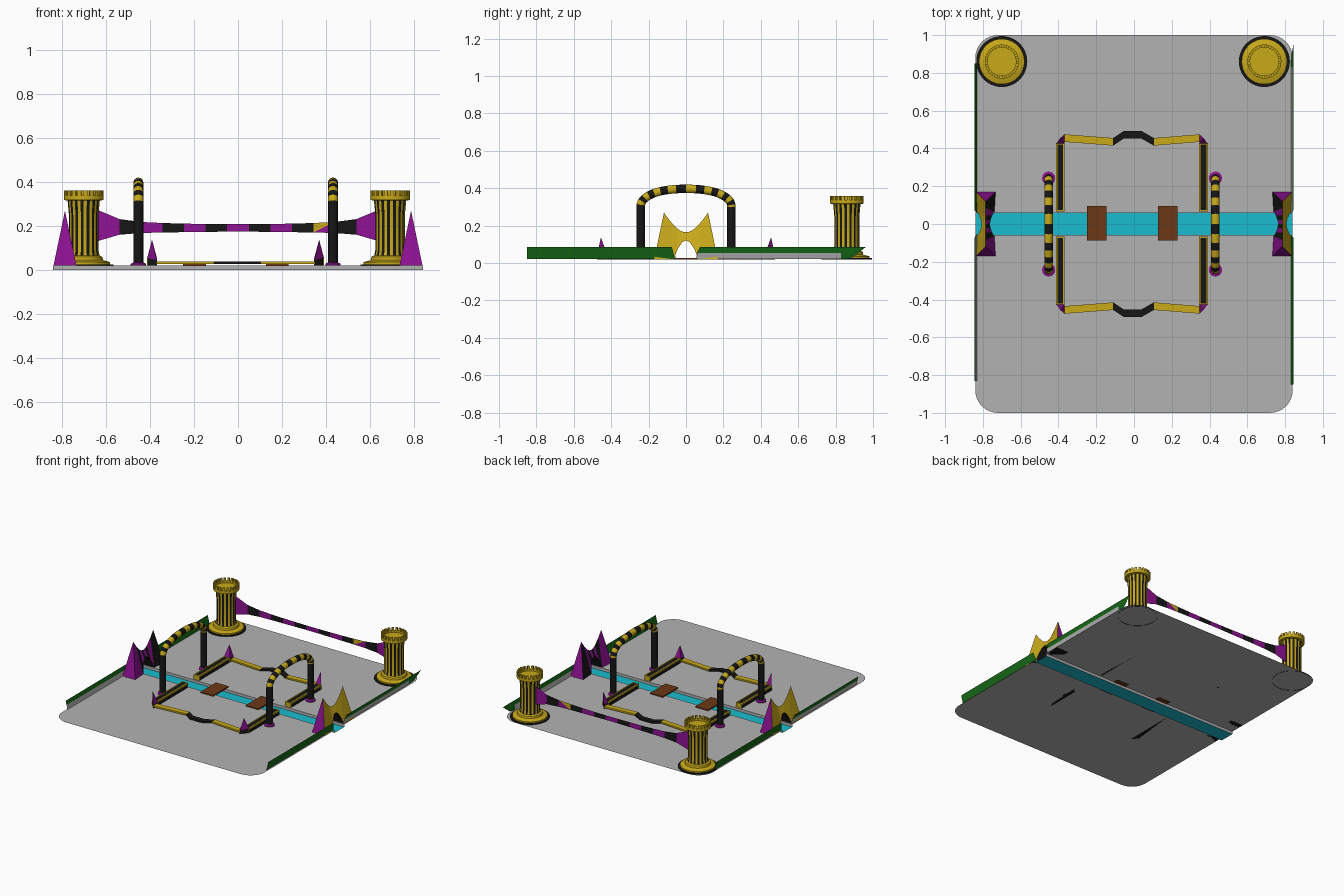
import bpy, math
from math import sin, cos, pi

if "Cube" in bpy.data.objects:
    bpy.data.objects.remove(bpy.data.objects["Cube"])

COLOURS = {
    "yellow": (0.58, 0.40, 0.01, 1), "black": (0.008, 0.008, 0.008, 1),
    "purple": (0.28, 0.006, 0.30, 1), "green": (0.008, 0.14, 0.008, 1),
    "cyan": (0.01, 0.50, 0.62, 1), "brown": (0.15, 0.04, 0.008, 1),
    "grey": (0.45, 0.45, 0.45, 1),
}
MATS = {}
for key, col in COLOURS.items():
    MATS[key] = bpy.data.materials.new(key)
    MATS[key].diffuse_color = col


def make(name, verts, faces, cols, smooth=False):
    """Mesh object; cols is one colour name or one per face."""
    if isinstance(cols, str):
        cols = [cols] * len(faces)
    me = bpy.data.meshes.new(name)
    me.from_pydata(verts, [], faces)
    used = sorted(set(cols))
    for c in used:
        me.materials.append(MATS[c])
    for p, c in zip(me.polygons, cols):
        p.material_index = used.index(c)
    ob = bpy.data.objects.new(name, me)
    bpy.context.collection.objects.link(ob)
    if smooth:
        bpy.ops.object.select_all(action='DESELECT')
        ob.select_set(True)
        bpy.context.view_layer.objects.active = ob
        bpy.ops.object.shade_smooth_by_angle(angle=math.radians(35))
    return ob


BOX = [(0, 3, 2, 1), (4, 5, 6, 7), (0, 1, 5, 4), (1, 2, 6, 5), (2, 3, 7, 6), (3, 0, 4, 7)]


def box(name, x0, x1, y0, y1, z0, z1, col):
    v = [(x, y, z) for z in (z0, z1) for x, y in ((x0, y0), (x1, y0), (x1, y1), (x0, y1))]
    return make(name, v, BOX, col)


def lathe(name, cx, cy, profile, n, colour):
    """Revolve (r, z) profile; colour(row, segment) picks the face colour."""
    v = [(cx + r * cos(2 * pi * i / n), cy + r * sin(2 * pi * i / n), z)
         for r, z in profile for i in range(n)]
    f, c = [], []
    for k in range(len(profile) - 1):
        for i in range(n):
            j = (i + 1) % n
            f.append((k * n + i, k * n + j, k * n + n + j, k * n + n + i))
            c.append(colour(k, i))
    f.append(tuple(range((len(profile) - 1) * n, len(profile) * n)))
    c.append(colour(len(profile) - 2, 0))
    return make(name, v, f, c, True)


# floor: two half plates with rounded outer corners
CH, R = 0.057, 0.12
for s, nm in ((-1, "front"), (1, "back")):
    pts = [(0.84, s * CH)]
    for cx, a0 in ((0.84 - R, 0), (-0.84 + R, pi / 2)):
        pts += [(cx + R * cos(a0 + i * pi / 16), s * (1 - R + R * sin(a0 + i * pi / 16)))
                for i in range(9)]
    pts.append((-0.84, s * CH))
    if s < 0:
        pts.reverse()
    make(nm + "_floor", [(x, y, 0.02) for x, y in pts], [tuple(range(len(pts)))], "grey")

# sunken channel walls and water
for s, nm in ((-1, "front"), (1, "back")):
    v = [(-0.84, s * CH, 0), (0.84, s * CH, 0), (0.84, s * CH, 0.02), (-0.84, s * CH, 0.02)]
    make(nm + "_channel_wall", v, [(0, 1, 2, 3)], "grey")
make("water", [(-0.84, -CH, 0), (0.84, -CH, 0), (0.84, CH, 0), (-0.84, CH, 0)],
     [(0, 1, 2, 3)], "cyan")

# small bridges over the water
for x in (-0.197, 0.178):
    box("bridge", x - 0.052, x + 0.052, -0.087, 0.095, 0.018, 0.028, "brown")

# towers with striped shafts and battlements
TOWER = [(0.135, 0.018), (0.135, 0.026), (0.12, 0.026), (0.12, 0.036), (0.10, 0.042),
         (0.088, 0.045), (0.085, 0.06), (0.072, 0.066), (0.067, 0.09), (0.067, 0.25),
         (0.073, 0.315), (0.09, 0.318), (0.09, 0.338), (0.075, 0.338), (0.075, 0.326),
         (0.01, 0.326)]


def tower_colour(k, i):
    if k < 2:
        return "black"
    if 7 <= k < 10:
        return "yellow" if i % 4 < 2 else "black"
    return "yellow"


for cx in (-0.70, 0.69):
    lathe("tower", cx, 0.86, TOWER, 64, tower_colour)
    v, f = [], []
    for t in range(20):
        a, b = 2 * pi * t / 20, 2 * pi * (t + 0.6) / 20
        o = len(v)
        v += [(cx + r * cos(q), 0.86 + r * sin(q), z) for z in (0.338, 0.36)
              for r, q in ((0.075, a), (0.09, a), (0.09, b), (0.075, b))]
        f += [tuple(o + i for i in face) for face in BOX]
    make("battlement", v, f, "yellow")

# banner sheet sagging between the towers
v, f, c = [], [], []
for i in range(14):
    x = -0.635 + 1.27 * i / 13
    u = abs(x) / 0.635
    v += [(x, 0.88, 0.175 - 0.008 * u - 0.035 * u ** 9),
          (x, 0.88, 0.208 + 0.018 * u ** 2 + 0.046 * u ** 9)]
for i in range(13):
    a = 2 * i
    if i == 10:      # yellow and purple split panel
        f += [(a, a + 3, a + 1), (a, a + 2, a + 3)]
        c += ["yellow", "purple"]
    else:
        f.append((a, a + 2, a + 3, a + 1))
        c.append("purple" if i % 2 == 0 else "black")
make("banner", v, f, c)

# arched gates: black posts, striped arch, purple feet
for x in (-0.452, 0.431):
    path = [(-0.243, 0.02), (-0.243, 0.30)]
    N, n = 34, 16
    for i in range(1, N):
        a = pi - pi * i / N
        ca, sa = cos(a), sin(a)
        path.append((0.243 * math.copysign(abs(ca) ** 0.9, ca), 0.30 + 0.097 * sa ** 0.9))
    path += [(0.243, 0.30), (0.243, 0.02)]
    v, f, c = [], [], []
    for k, (y, z) in enumerate(path):
        p, q = path[max(k - 1, 0)], path[min(k + 1, len(path) - 1)]
        L = math.hypot(q[0] - p[0], q[1] - p[1])
        ny, nz = -(q[1] - p[1]) / L, (q[0] - p[0]) / L
        for i in range(n):
            a = 2 * pi * i / n
            r = 0.0225
            v.append((x + r * cos(a), y + ny * r * sin(a), z + nz * r * sin(a)))
    for k in range(len(path) - 1):
        for i in range(n):
            j = (i + 1) % n
            f.append((k * n + i, k * n + n + i, k * n + n + j, k * n + j))
            post = k == 0 or k == len(path) - 2
            c.append("black" if post or (k // 2) % 2 == 0 else "yellow")
    make("gate_arch", v, f, c, True)
    for y in (-0.243, 0.243):
        lathe("gate_foot", x, y, [(0.035, 0.02), (0.035, 0.028), (0.024, 0.034)], 16,
              lambda k, i: "purple")

# inner court: framed beams with corner spikes
for x in (-0.39, 0.368):
    for s in (-1, 1):
        y0, y1 = sorted((s * 0.07, s * 0.425))
        box("beam", x - 0.022, x + 0.022, y0, y1, 0.02, 0.052, "black")
        for e in (-0.019, 0.019):
            box("beam_trim", x + e - 0.004, x + e + 0.004, y0, y1, 0.045, 0.055, "yellow")
        for e in (y0, y1):
            box("beam_trim_end", x - 0.023, x + 0.023, e - 0.004, e + 0.004, 0.02, 0.055, "yellow")
        h = 0.022
        ya, yb = s * 0.425, s * 0.475
        v = [(x - h, ya, 0.02), (x + h, ya, 0.02), (x + h * (x < 0) * 2 - h, yb, 0.02),
             (x - h, ya, 0.055), (x + h, ya, 0.055), (x + h * (x < 0) * 2 - h, yb, 0.045),
             (x, s * 0.455, 0.138)]
        make("corner_spike", v, [(0, 1, 4, 3), (1, 2, 5, 4), (2, 0, 3, 5), (3, 4, 6),
                                 (4, 5, 6), (5, 3, 6), (0, 2, 1)],
             ["black"] * 3 + ["purple"] * 3 + ["black"])

# kinked rails closing the court
for s in (-1, 1):
    line = [(-0.37, 0.455), (-0.11, 0.435), (-0.055, 0.472), (0.04, 0.472),
            (0.105, 0.435), (0.35, 0.455)]
    v, f, c = [], [], []
    for x, y in line:
        v += [(x, s * (y - 0.02), 0.028), (x, s * (y + 0.02), 0.028),
              (x, s * (y + 0.02), 0.04), (x, s * (y - 0.02), 0.04)]
    for k in range(5):
        for i in range(4):
            j = (i + 1) % 4
            f.append((4 * k + i, 4 * k + j, 4 * k + 4 + j, 4 * k + 4 + i))
            c.append("black" if 1 <= k <= 3 else "yellow")
    make("court_rail", v, f, c)

# twin-peaked portals over the channel ends: (y, bottom z, half depth, ridge y, ridge z)
HALF = [(0.17, 0.02, 0.052, 0.118, 0.27), (0.065, 0.02, 0.046, 0.085, 0.225),
        (0.045, 0.075, 0.034, 0.045, 0.182), (0.02, 0.112, 0.025, 0.02, 0.168)]
stations = [(-a, b, d, -e, g) for a, b, d, e, g in HALF] + [(0, 0.12, 0.022, 0, 0.165)] + HALF[::-1]
for s in (-1, 1):
    v, f, c = [], [], []
    for y, zb, w, yr, zr in stations:
        v += [(s * 0.785 + s * w, y, zb), (s * 0.785 - s * w, y, zb), (s * 0.785, yr, zr)]
    for k in range(len(stations) - 1):
        a = 3 * k
        f += [(a, a + 3, a + 5, a + 2), (a + 1, a + 2, a + 5, a + 4), (a, a + 1, a + 4, a + 3)]
        c += ["yellow", "purple" if k % 2 == 0 else "black", "black"]
    m = len(v)
    f += [(0, 2, 1), (m - 3, m - 2, m - 1)]
    c += ["purple", "purple"]
    make("portal", v, f, c)

# leaning side fences; one on each side carries a grey lower panel
for s in (-1, 1):
    def sheet(name, pts, col):
        make(name, [(s * (0.832 + (z - 0.025) * 0.22), y, z) for y, z in pts],
             [tuple(range(len(pts)))], col)
    d = s
    sheet("plain_fence", [(-d * 0.06, 0.022), (-d * 0.85, 0.022), (-d * 0.85, 0.085),
                          (-d * 0.075, 0.085)], "green")
    sheet("panel_fence_top", [(d * 0.075, 0.085), (d * 0.06, 0.055), (d * 0.83, 0.055),
                              (d * 0.83, 0.085)], "green")
    sheet("panel_fence_base", [(d * 0.055, 0.022), (d * 0.83, 0.022), (d * 0.83, 0.055),
                               (d * 0.06, 0.055)], "grey")
    if s > 0:
        sheet("fence_tip", [(0.83, 0.022), (0.89, 0.03), (0.96, 0.085), (0.83, 0.085)], "green")

for m in bpy.data.materials:
    if m.users and not m.is_grease_pencil:
        m.use_nodes = True
        m.node_tree.nodes["Principled BSDF"].inputs["Base Color"].default_value = m.diffuse_color
